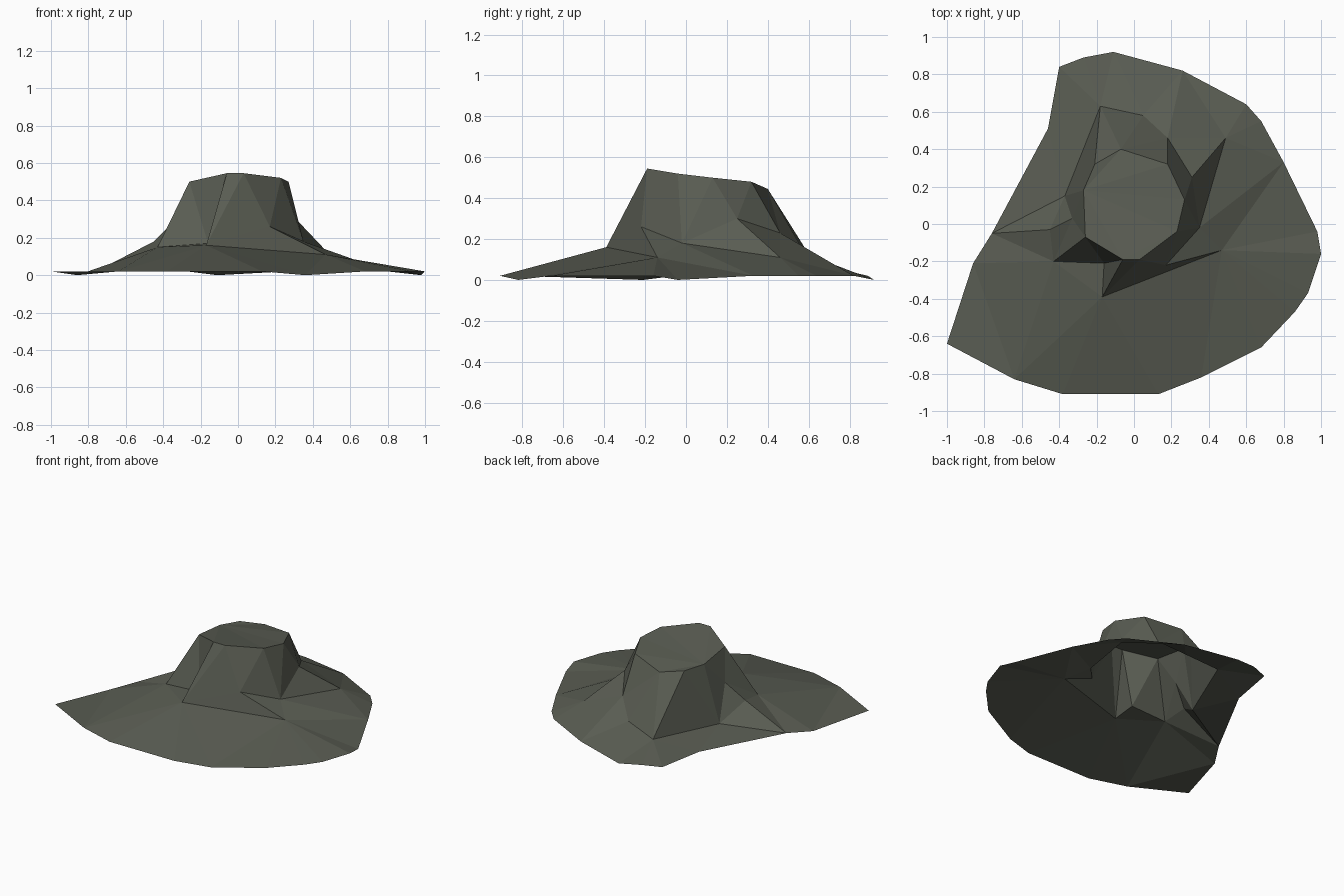
import bpy
from mathutils import Vector
from mathutils.geometry import delaunay_2d_cdt

cube = bpy.data.objects.get("Cube")
if cube:
    bpy.data.objects.remove(cube, do_unlink=True)

# Outer edge of the skirt, in hundredths (x, y)
skirt_rim = [(-100, -64), (-64, -83), (-38, -91), (13, -91), (36, -82), (68, -66),
             (86, -47), (93, -37), (100, -16), (98, -4), (80, 33), (68, 55), (60, 64),
             (26, 82), (-11, 92), (-27, 89), (-40, 84), (-46, 51), (-76, -5), (-86, -21)]

# Foot of the cliffs, a jagged star, in hundredths (x, y, z)
cliff_foot = [(-17, -39, 16), (47, -14, 11), (35, -2, 18), (49, 46, 11), (31, 25, 30),
              (18, 46, 23), (5, 58, 13), (-18, 63, 8), (-37, 15, 6), (-33, 3, 30),
              (-43, -20, 15), (-16, -21, 17)]

# Sloping plateau outline
plateau = [(-6, -19, 54.5), (3, -19, 54.5), (23, -4, 52), (27, 13, 50), (18, 32, 48),
           (-7, 40, 44.5), (-21, 32, 46), (-27, 18, 47), (-26, -7, 50)]

# Loose ridge points on the skirt and the front cliff
ridges = [(-45, -3, 18), (17, -22, 26)]


def rim_point(index, point):
    """Lay the rim almost flat on the ground, with a small dip now and then."""
    height = 0 if index % 5 == 4 else 2
    return (*point, height)


def closed_loop(start, count):
    return [(start + i, start + (i + 1) % count) for i in range(count)]


# Stitch the three rings into one faceted, open surface
rings = [[rim_point(i, p) for i, p in enumerate(skirt_rim)], cliff_foot, plateau]
points, edges = [], []
for ring in rings:
    edges += closed_loop(len(points), len(ring))
    points += ring
points += ridges
points = [Vector(p) / 100 for p in points]

flat = [p.to_2d() for p in points]
verts, _, faces, sources, _, _ = delaunay_2d_cdt(flat, edges, [], 1, 0.0001)
surface = []
for place, origin in zip(verts, sources):
    height = points[origin[0]].z if origin else 0.1
    surface.append((place.x, place.y, height))

mesh = bpy.data.meshes.new("rocky_hill")
mesh.from_pydata(surface, [], faces)
mesh.update()
hill = bpy.data.objects.new("rocky_hill", mesh)
bpy.context.collection.objects.link(hill)

# Single dark stone colour
stone = bpy.data.materials.new("dark_grey_green_stone")
stone.use_nodes = True
colour = (0.1, 0.108, 0.085, 1)
stone.diffuse_color = colour
stone.node_tree.nodes["Principled BSDF"].inputs["Base Color"].default_value = colour
mesh.materials.append(stone)
